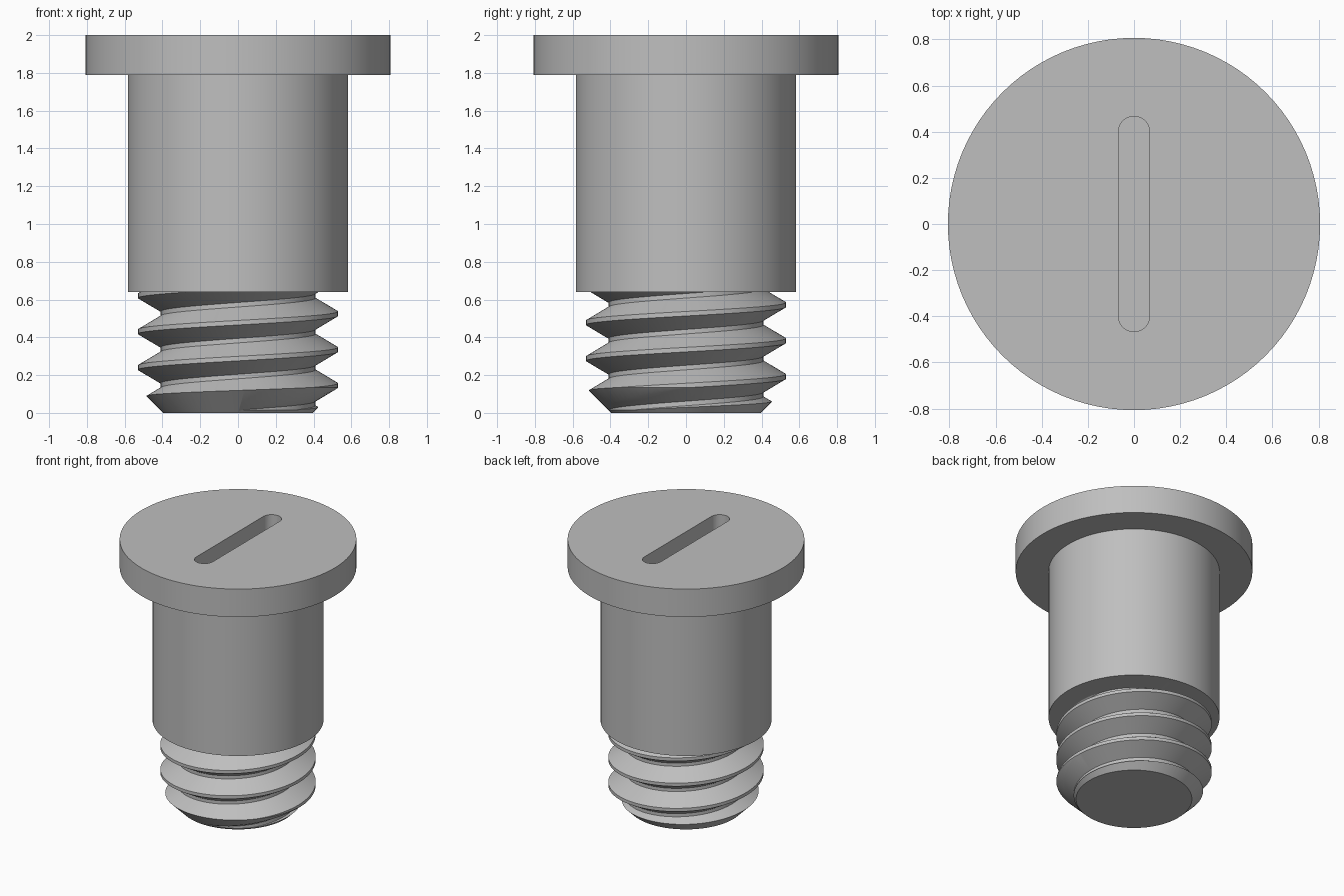
import bpy, bmesh
from math import pi, sin, cos, radians
from mathutils import Vector, Matrix

if "Cube" in bpy.data.objects:
    bpy.data.objects.remove(bpy.data.objects["Cube"], do_unlink=True)

SEGMENTS = 96
PITCH = 0.19
MAJOR, MINOR = 0.53, 0.41

grey = bpy.data.materials.new("plain grey")
grey.use_nodes = True
colour = (0.52, 0.52, 0.52, 1)
grey.diffuse_color = colour
grey.node_tree.nodes["Principled BSDF"].inputs["Base Color"].default_value = colour


def finish(name, bm):
    bmesh.ops.recalc_face_normals(bm, faces=bm.faces)
    mesh = bpy.data.meshes.new(name)
    bm.to_mesh(mesh)
    bm.free()
    mesh.materials.append(grey)
    obj = bpy.data.objects.new(name, mesh)
    bpy.context.collection.objects.link(obj)
    return obj


def lathe(name, profile):
    """Revolve an (r, z) profile, which starts and ends on the axis."""
    bm = bmesh.new()
    verts = [bm.verts.new((r, 0, z)) for r, z in profile]
    edges = [bm.edges.new(pair) for pair in zip(verts, verts[1:])]
    bmesh.ops.spin(bm, geom=verts + edges, cent=(0, 0, 0), axis=(0, 0, 1),
                   angle=2 * pi, steps=SEGMENTS)
    bmesh.ops.remove_doubles(bm, verts=bm.verts, dist=1e-4)
    return finish(name, bm)


def helix(name, turns=8):
    """Endless right-handed thread, closed with a fan at each end."""
    section = [(-0.012, MAJOR), (0.012, MAJOR), (0.083, MINOR), (0.107, MINOR)]
    n = len(section)
    rows = turns * n
    bm = bmesh.new()
    grid = []
    for j in range(SEGMENTS):
        a = 2 * pi * j / SEGMENTS
        column = []
        for i in range(rows):
            offset, r = section[i % n]
            z = 0.145 + PITCH * (i // n - 2 + j / SEGMENTS) + offset
            column.append(bm.verts.new((r * cos(a), r * sin(a), z)))
        grid.append(column)
    # the seam joins one full pitch higher
    grid.append(grid[0][n:])
    for left, right in zip(grid, grid[1:]):
        for i in range(min(len(left), len(right)) - 1):
            bm.faces.new((left[i], right[i], right[i + 1], left[i + 1]))
    rim = [e for e in bm.edges if e.is_boundary]
    low = bm.verts.new((0, 0, -0.15))
    high = bm.verts.new((0, 0, 1.1))
    for e in rim:
        a, b = e.verts
        bm.faces.new((a, b, low if a.co.z + b.co.z < 0.8 else high))
    return finish(name, bm)


def slot_cutter(name, half_width, half_length, bottom, top):
    bm = bmesh.new()
    steps = 16
    ring = []
    for side in (1, -1):
        for k in range(steps + 1):
            a = pi * k / steps + (0 if side > 0 else pi)
            ring.append(bm.verts.new((half_width * cos(a),
                                      half_width * sin(a) + side * (half_length - half_width),
                                      bottom)))
    base = bm.faces.new(ring)
    top_geom = bmesh.ops.extrude_face_region(bm, geom=[base], use_keep_orig=True)["geom"]
    bmesh.ops.translate(bm, vec=(0, 0, top - bottom),
                        verts=[g for g in top_geom if isinstance(g, bmesh.types.BMVert)])
    return finish(name, bm)


def combine(target, other, operation):
    mod = target.modifiers.new(operation.lower(), 'BOOLEAN')
    mod.operation = operation
    mod.solver = 'EXACT'
    mod.object = other
    bpy.ops.object.select_all(action='DESELECT')
    bpy.context.view_layer.objects.active = target
    target.select_set(True)
    bpy.ops.object.modifier_apply(modifier=mod.name)
    bpy.data.objects.remove(other, do_unlink=True)


# Threaded end, trimmed to length with a chamfered tip
thread = helix("thread")
blank = lathe("thread_blank", [(0, 0), (0.395, 0), (0.6, 0.205), (0.6, 0.72), (0, 0.72)])
combine(thread, blank, 'INTERSECT')

# Flat head and plain shoulder
screw = lathe("shoulder_screw", [(0, 0.64), (0.583, 0.64), (0.583, 1.79),
                                 (0.807, 1.79), (0.807, 2), (0, 2)])
combine(screw, thread, 'UNION')

# Round-ended driver slot
combine(screw, slot_cutter("slot_cutter", 0.068, 0.467, 1.87, 2.1), 'DIFFERENCE')

bpy.ops.object.select_all(action='DESELECT')
bpy.context.view_layer.objects.active = screw
screw.select_set(True)
bpy.ops.object.shade_smooth_by_angle(angle=radians(30))
